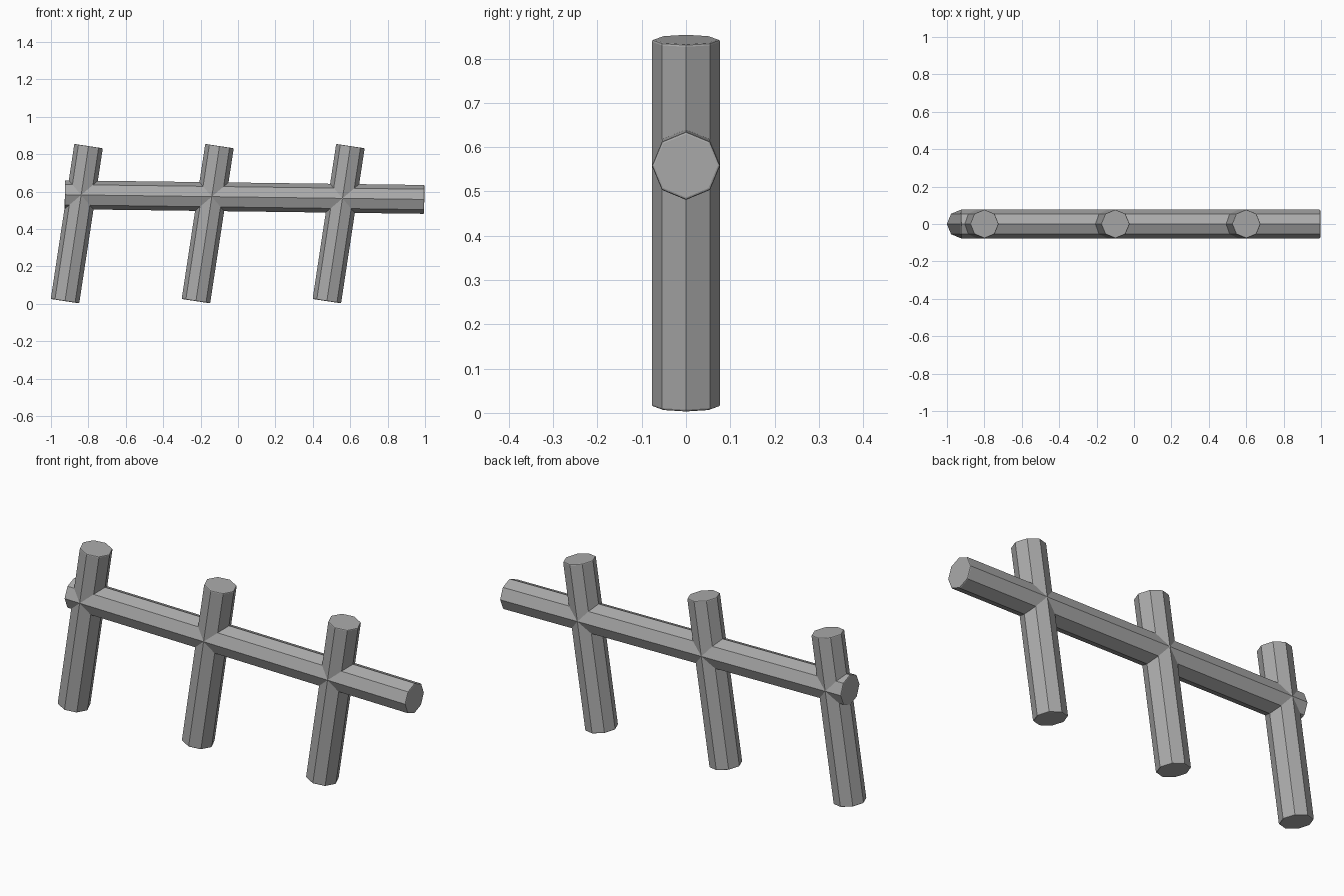
import bpy
from mathutils import Vector, Matrix

if "Cube" in bpy.data.objects:
    bpy.data.objects.remove(bpy.data.objects["Cube"])

grey = bpy.data.materials.new("plain grey")
grey.diffuse_color = (0.4, 0.4, 0.4, 1)
grey.use_nodes = True
grey.node_tree.nodes["Principled BSDF"].inputs["Base Color"].default_value = grey.diffuse_color


def pole(name, start, end, radius=0.077):
    """Eight-sided pole with slightly eased ends, running in the xz plane."""
    a, b = Vector(start), Vector(end)
    axis = (b - a).normalized()
    side = Vector((0, 1, 0))
    rot = Matrix((side.cross(axis), side, axis)).transposed().to_4x4()
    bpy.ops.mesh.primitive_cylinder_add(vertices=8, radius=radius,
                                        depth=(b - a).length)
    ob = bpy.context.object
    ob.name = name
    ob.matrix_world = Matrix.Translation((a + b) / 2) @ rot
    ob.data.materials.append(grey)
    # ease only the rims, keeping the long edges crisp
    weight = ob.data.attributes.new("bevel_weight_edge", 'FLOAT', 'EDGE')
    for e in ob.data.edges:
        v1, v2 = (ob.data.vertices[i].co for i in e.vertices)
        weight.data[e.index].value = 1.0 if abs(v1.z - v2.z) < 1e-4 else 0.0
    bevel = ob.modifiers.new("eased ends", 'BEVEL')
    bevel.limit_method = 'WEIGHT'
    bevel.width = 0.005
    bevel.segments = 2
    return ob


# long horizontal rail, dropping slightly to the right
pole("rail", (-0.926, 0, 0.583), (0.996, 0, 0.558))

# three leaning posts
for i in range(3):
    x = 0.70 * i
    pole(f"post_{i + 1}", (-0.925 + x, 0, 0.014), (-0.799 + x, 0, 0.843))
